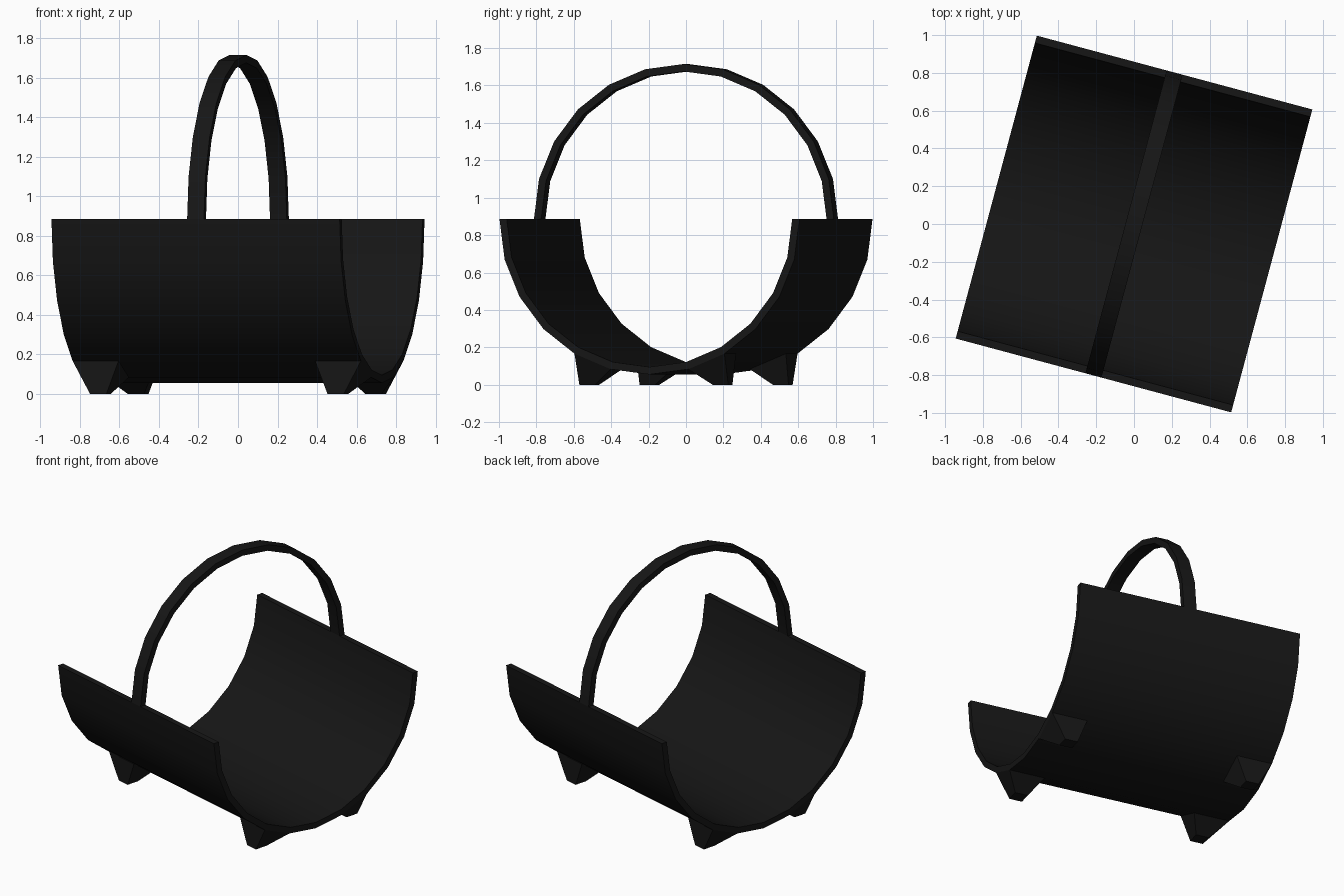
import bpy, bmesh
from math import sin, cos, radians

if "Cube" in bpy.data.objects:
    bpy.data.objects.remove(bpy.data.objects["Cube"])

R, r, CZ = 0.83, 0.79, 0.885      # outer/inner radius, hoop centre height
YAW = radians(-15)                # whole model is turned about z

black = bpy.data.materials.new("black_metal")
black.diffuse_color = (0.008, 0.008, 0.008, 1)
black.use_nodes = True
black.node_tree.nodes["Principled BSDF"].inputs["Base Color"].default_value = black.diffuse_color


def finish(bm, name):
    bmesh.ops.recalc_face_normals(bm, faces=bm.faces)
    me = bpy.data.meshes.new(name)
    bm.to_mesh(me)
    bm.free()
    ob = bpy.data.objects.new(name, me)
    bpy.context.collection.objects.link(ob)
    me.materials.append(black)
    ob.rotation_euler.z = YAW
    bpy.ops.object.select_all(action='DESELECT')
    ob.select_set(True)
    bpy.context.view_layer.objects.active = ob
    bpy.ops.object.shade_smooth_by_angle(angle=radians(30))
    return ob


def half_ring(name, half_len, start):
    """Half of a 24-sided ring, with rectangular section, from angle start."""
    bm = bmesh.new()
    rings = []
    for i in range(13):
        a = radians(start + 15 * i)
        rings.append([bm.verts.new((x, q * cos(a), CZ + q * sin(a)))
                      for x, q in ((-half_len, r), (half_len, r),
                                   (half_len, R), (-half_len, R))])
    for A, B in zip(rings, rings[1:]):
        for k in range(4):
            n = (k + 1) % 4
            bm.faces.new((A[k], A[n], B[n], B[k]))
    bm.faces.new(rings[0])
    bm.faces.new(rings[-1])
    return finish(bm, name)


# Curved tray and the arched carrying handle above it
half_ring("log_tray", 0.755, 180)
half_ring("handle", 0.044, 0)


# Tapered feet growing out of one facet of the tray
def foot(name, sx, sy):
    bm = bmesh.new()
    outer = (R * sin(radians(30)), CZ - R * cos(radians(30)))
    inner = (R * sin(radians(15)), CZ - R * cos(radians(15)))
    top = [bm.verts.new((sx * x, sy * y, z)) for x, (y, z) in
           ((0.515, inner), (0.755, inner), (0.755, outer), (0.515, outer))]
    bot = [bm.verts.new((sx * x, sy * y, 0)) for x, y in
           ((0.579, 0.326), (0.665, 0.326), (0.665, 0.412), (0.579, 0.412))]
    bm.faces.new(top)
    bm.faces.new(bot)
    for k in range(4):
        n = (k + 1) % 4
        bm.faces.new((top[k], top[n], bot[n], bot[k]))
    finish(bm, name)


for sx, side in ((-1, "left"), (1, "right")):
    for sy, end in ((-1, "front"), (1, "back")):
        foot(f"{end}_{side}_foot", sx, sy)
